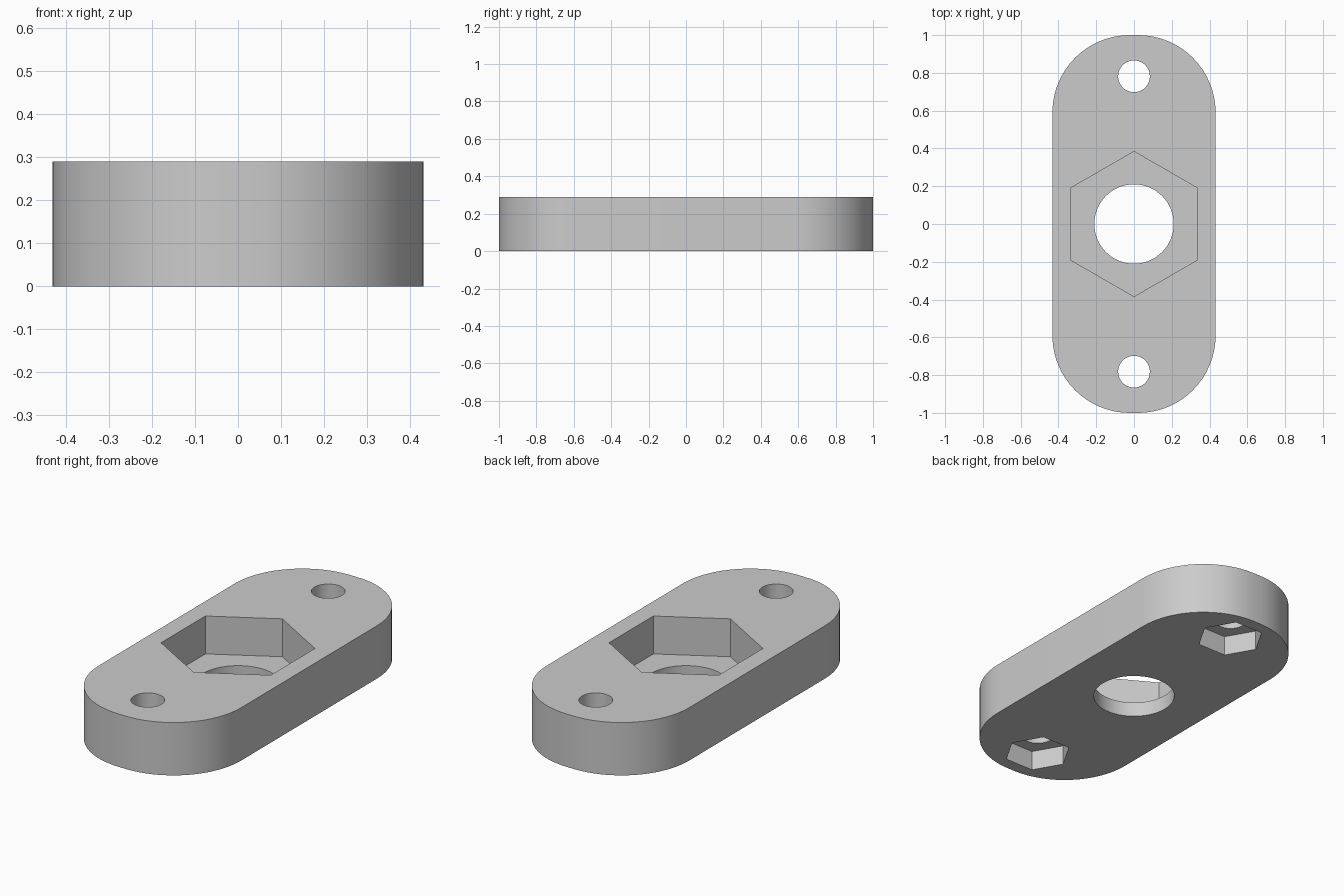
import bpy
import bmesh
from math import cos, sin, pi, radians

old = bpy.data.objects.get("Cube")
if old:
    bpy.data.objects.remove(old, do_unlink=True)

HALF_W, HALF_L, HEIGHT, CORNER = 0.432, 1.0, 0.29, 0.41
BOLT_Y = 0.782

grey = bpy.data.materials.new("grey plastic")
grey.use_nodes = True
colour = (0.6, 0.6, 0.6, 1)
grey.diffuse_color = colour
grey.node_tree.nodes["Principled BSDF"].inputs["Base Color"].default_value = colour


def prism(name, outline, z0, z1):
    """Solid made by extruding a flat outline from z0 up to z1."""
    bm = bmesh.new()
    face = bm.faces.new([bm.verts.new((x, y, z0)) for x, y in outline])
    top = bmesh.ops.extrude_face_region(bm, geom=[face])["geom"]
    verts = [v for v in top if isinstance(v, bmesh.types.BMVert)]
    bmesh.ops.translate(bm, vec=(0, 0, z1 - z0), verts=verts)
    bmesh.ops.recalc_face_normals(bm, faces=bm.faces)
    mesh = bpy.data.meshes.new(name)
    bm.to_mesh(mesh)
    bm.free()
    mesh.materials.append(grey)
    obj = bpy.data.objects.new(name, mesh)
    bpy.context.collection.objects.link(obj)
    return obj


def polygon(radius, sides, y=0, turn=0):
    return [(radius * cos(turn + 2 * pi * i / sides),
             y + radius * sin(turn + 2 * pi * i / sides)) for i in range(sides)]


# Body: plate with large rounded corners
outline = []
for quarter, (sx, sy) in enumerate([(1, 1), (-1, 1), (-1, -1), (1, -1)]):
    for step in range(17):
        a = pi / 2 * (quarter + step / 16)
        outline.append((sx * (HALF_W - CORNER) + CORNER * cos(a),
                        sy * (HALF_L - CORNER) + CORNER * sin(a)))
body = prism("mounting_plate", outline, 0, HEIGHT)

# Centre: hexagonal pocket from above with a round through hole
cutters = [
    prism("nut_pocket_cutter", polygon(0.384, 6, turn=pi / 2), 0.082, HEIGHT + 0.1),
    prism("centre_hole_cutter", polygon(0.21, 64), -0.1, 0.2),
]

# Ends: round bolt holes with hexagonal pockets from below
for side, y in (("front", -BOLT_Y), ("back", BOLT_Y)):
    cutters.append(prism(side + "_bolt_hole_cutter", polygon(0.084, 40, y), 0.05, HEIGHT + 0.1))
    cutters.append(prism(side + "_bolt_pocket_cutter", polygon(0.173, 6, y), -0.1, 0.11))

# Cut everything out, then remove the cutters
bpy.context.view_layer.objects.active = body
for cutter in cutters:
    cutter.hide_render = True
    mod = body.modifiers.new(cutter.name, 'BOOLEAN')
    mod.operation = 'DIFFERENCE'
    mod.solver = 'EXACT'
    mod.object = cutter
    bpy.ops.object.modifier_apply(modifier=mod.name)
    bpy.data.objects.remove(cutter, do_unlink=True)

# Smooth round walls, crisp edges
bpy.ops.object.select_all(action='DESELECT')
body.select_set(True)
bpy.ops.object.shade_smooth_by_angle(angle=radians(30))
